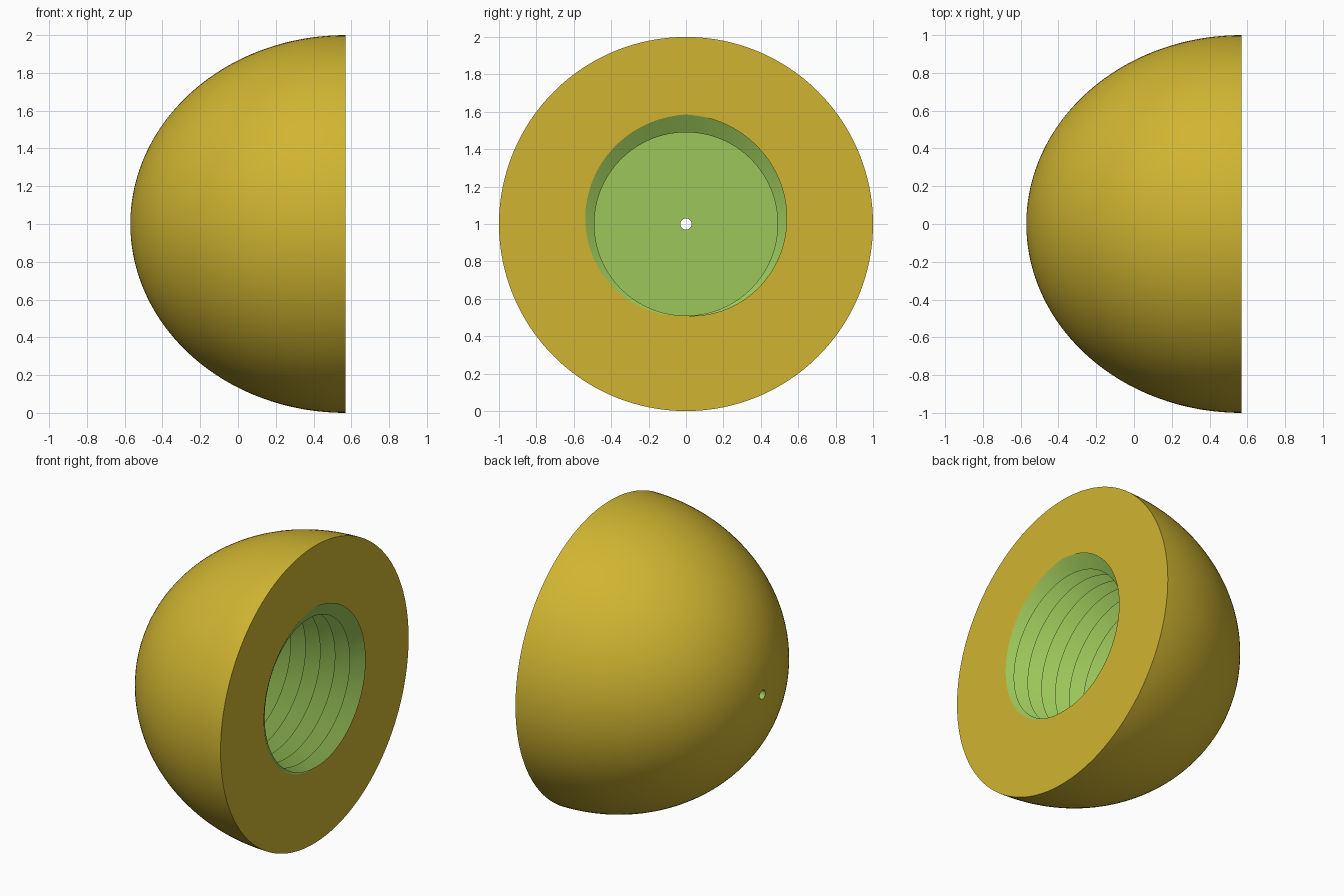
import bpy, bmesh, math
from mathutils import Vector

if "Cube" in bpy.data.objects:
    bpy.data.objects.remove(bpy.data.objects["Cube"])

RIM = 0.57          # x of the flat face
LENGTH = 1.14       # dome depth from flat face to tip
DEPTH = 0.80        # bore depth
PITCH = 0.11
R_MINOR, R_MAJOR = 0.49, 0.585
R_PIN = 0.03
N = 128             # segments around the axis


def material(name, rgb):
    m = bpy.data.materials.new(name)
    m.diffuse_color = (*rgb, 1)
    m.use_nodes = True
    m.node_tree.nodes["Principled BSDF"].inputs["Base Color"].default_value = m.diffuse_color
    return m


def ring_point(x, r, i):
    a = 2 * math.pi * i / N
    return Vector((x, r * math.sin(a), 1 + r * math.cos(a)))


def ring(bm, x, r):
    return [bm.verts.new(ring_point(x, r, i)) for i in range(N)]


def skin(bm, a, b, mat):
    for i in range(N):
        j = (i + 1) % N
        bm.faces.new((a[i], a[j], b[j], b[i])).material_index = mat


def fill_flat(bm, x, mat):
    """Fill the ring-shaped gap between the two open loops at this x."""
    edges = [e for e in bm.edges if e.is_boundary
             and all(abs(v.co.x - x) < 1e-5 for v in e.verts)]
    res = bmesh.ops.triangle_fill(bm, edges=edges, use_beauty=True, normal=(1, 0, 0))
    for f in res["geom"]:
        if isinstance(f, bmesh.types.BMFace):
            f.material_index = mat


bm = bmesh.new()

# Threaded wall: helical V thread, each row alternates crest and root
rows = range(-4, int(2 * DEPTH / PITCH) + 6)
grid = {}
for k in rows:
    r = R_MAJOR if k % 2 == 0 else R_MINOR
    for i in range(N):
        x = RIM - PITCH * (i / N + k / 2)
        grid[i, k] = bm.verts.new(ring_point(x, r, i))


def thread_vert(i, k):
    return grid.get((i, k) if i < N else (0, k + 2))


for k in rows:
    for i in range(N):
        quad = [thread_vert(i, k), thread_vert(i + 1, k),
                thread_vert(i + 1, k + 1), thread_vert(i, k + 1)]
        if all(quad):
            bm.faces.new(quad).material_index = 1

# Trim the thread at the flat face and at the bore floor
for x, direction in ((RIM, 1), (RIM - DEPTH, -1)):
    bmesh.ops.bisect_plane(bm, geom=bm.verts[:] + bm.edges[:] + bm.faces[:],
                           dist=1e-6, plane_co=(x, 0, 1),
                           plane_no=(direction, 0, 0), clear_outer=True)
loose = [v for v in bm.verts if not v.link_faces]
bmesh.ops.delete(bm, geom=loose, context='VERTS')

# Half-ellipsoid shell, from the flat face to the pin hole at the tip
STEPS = 48
t_end = math.acos(R_PIN)
rings = []
for s in range(STEPS + 1):
    t = t_end * s / STEPS
    rings.append(ring(bm, RIM - LENGTH * math.sin(t), math.cos(t)))
for a, b in zip(rings, rings[1:]):
    skin(bm, a, b, 0)

# Pin hole from the tip to the bore floor
floor_ring = ring(bm, RIM - DEPTH, R_PIN)
skin(bm, rings[-1], floor_ring, 1)

# Flat face and bore floor
fill_flat(bm, RIM, 0)
fill_flat(bm, RIM - DEPTH, 1)

bmesh.ops.recalc_face_normals(bm, faces=bm.faces[:])
mesh = bpy.data.meshes.new("threaded_dome")
bm.to_mesh(mesh)
bm.free()
mesh.materials.append(material("mustard yellow", (0.63, 0.462, 0.031)))
mesh.materials.append(material("leaf green", (0.328, 0.565, 0.102)))

dome = bpy.data.objects.new("threaded_dome", mesh)
bpy.context.collection.objects.link(dome)
bpy.context.view_layer.objects.active = dome
dome.select_set(True)
bpy.ops.object.shade_smooth_by_angle(angle=math.radians(30))
